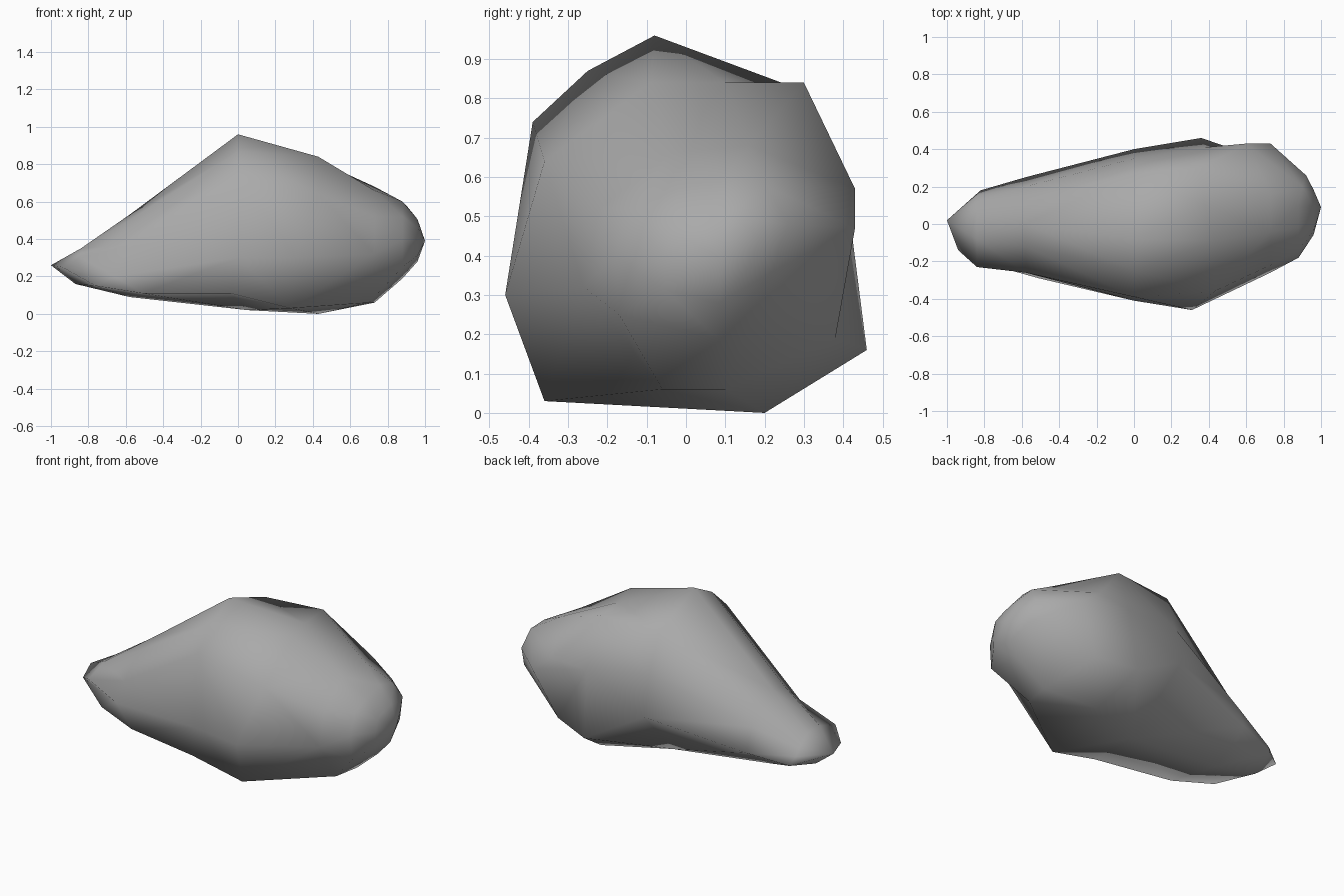
import bpy
import bmesh
from mathutils import Vector

default_cube = bpy.data.objects.get("Cube")
if default_cube:
    bpy.data.objects.remove(default_cube, do_unlink=True)


def make_material(name, colour):
    """Plain flat-coloured material for viewport and render."""
    material = bpy.data.materials.new(name)
    material.use_nodes = True
    material.diffuse_color = colour
    shader = next(node for node in material.node_tree.nodes if node.type == "BSDF_PRINCIPLED")
    shader.inputs["Base Color"].default_value = colour
    shader.inputs["Roughness"].default_value = 0.9
    return material


def cross_section(x, outline):
    """Place a (y, z) outline at a station; a third value slides a point along x."""
    return [Vector((x + sum(slide), y, z)) for y, z, *slide in outline]


def shrink_towards(section, tip, x, amount):
    """Rounded cap section: the outline drawn part of the way to a tip."""
    points = [point.lerp(tip, amount) for point in section]
    for point in points:
        point.x = x
    return points


def build_loft(name, sections, first_tip, last_tip, material):
    """Skin the cross-sections and close both ends with triangle fans."""
    bm = bmesh.new()
    rings = [[bm.verts.new(point) for point in section] for section in sections]
    count = len(rings[0])

    for ring, following in zip(rings, rings[1:]):
        for i in range(count):
            j = (i + 1) % count
            bm.faces.new((ring[i], ring[j], following[j], following[i]))

    for ring, tip in ((rings[0], first_tip), (rings[-1], last_tip)):
        apex = bm.verts.new(tip)
        for i in range(count):
            bm.faces.new((ring[i], ring[(i + 1) % count], apex))

    bmesh.ops.recalc_face_normals(bm, faces=bm.faces)
    bmesh.ops.triangulate(bm, faces=bm.faces, quad_method="SHORT_EDGE")
    for face in bm.faces:
        face.smooth = True

    mesh = bpy.data.meshes.new(name)
    bm.to_mesh(mesh)
    bm.free()
    mesh.materials.append(material)
    rock = bpy.data.objects.new(name, mesh)
    bpy.context.collection.objects.link(rock)
    return rock


# Outlines run from the front foot, up over the top and down the back
snout = cross_section(-.84, [(-.22, .15, .08), (-.14, .25, -.1), (-.23, .3), (-.08, .35),
                             (.04, .35), (.12, .29), (.15, .25), (.18, .2, .02),
                             (0, .16, -.03)])
neck = cross_section(-.58, [(-.29, .11, .07), (-.22, .2, -.08), (-.26, .37), (-.12, .5),
                            (0, .53), (.13, .47), (.2, .38), (.25, .24), (.02, .09)])
crest = cross_section(0, [(-.38, .11, -.04), (-.41, .3), (-.39, .74), (-.25, .87),
                          (-.08, .96), (.27, .83, -.01), (.35, .6), (.4, .36),
                          (.05, .02, .05)])
belly = cross_section(.38, [(-.36, .03, -.1), (-.46, .3, -.07), (-.36, .64, .05),
                            (-.09, .84, .05), (.1, .84), (.3, .84, -.02), (.41, .55),
                            (.46, .16, -.02), (.2, 0, .05)])
shoulder = cross_section(.73, [(-.06, .06, -.03), (-.26, .32), (-.22, .52), (-.04, .66),
                               (.16, .68), (.43, .57, -.13), (.43, .47), (.38, .19, -.14),
                               (.1, .06)])
blunt_end = cross_section(.88, [(-.17, .25), (-.18, .4), (-.14, .52), (-.02, .57),
                                (.1, .6), (.2, .58, .02), (.26, .48, .04),
                                (.22, .36, .05), (.08, .19)])

# Rounded cap at the blunt end, sharp point at the other
pointed_tip = Vector((-1, .02, .26))
blunt_tip = Vector((1, .09, .39))
blunt_cap = shrink_towards(blunt_end, blunt_tip, .96, .45)

# Boulder body
stone_grey = make_material("stone grey", (.4, .4, .4, 1))
build_loft("boulder",
           [snout, neck, crest, belly, shoulder, blunt_end, blunt_cap],
           pointed_tip, blunt_tip, stone_grey)
